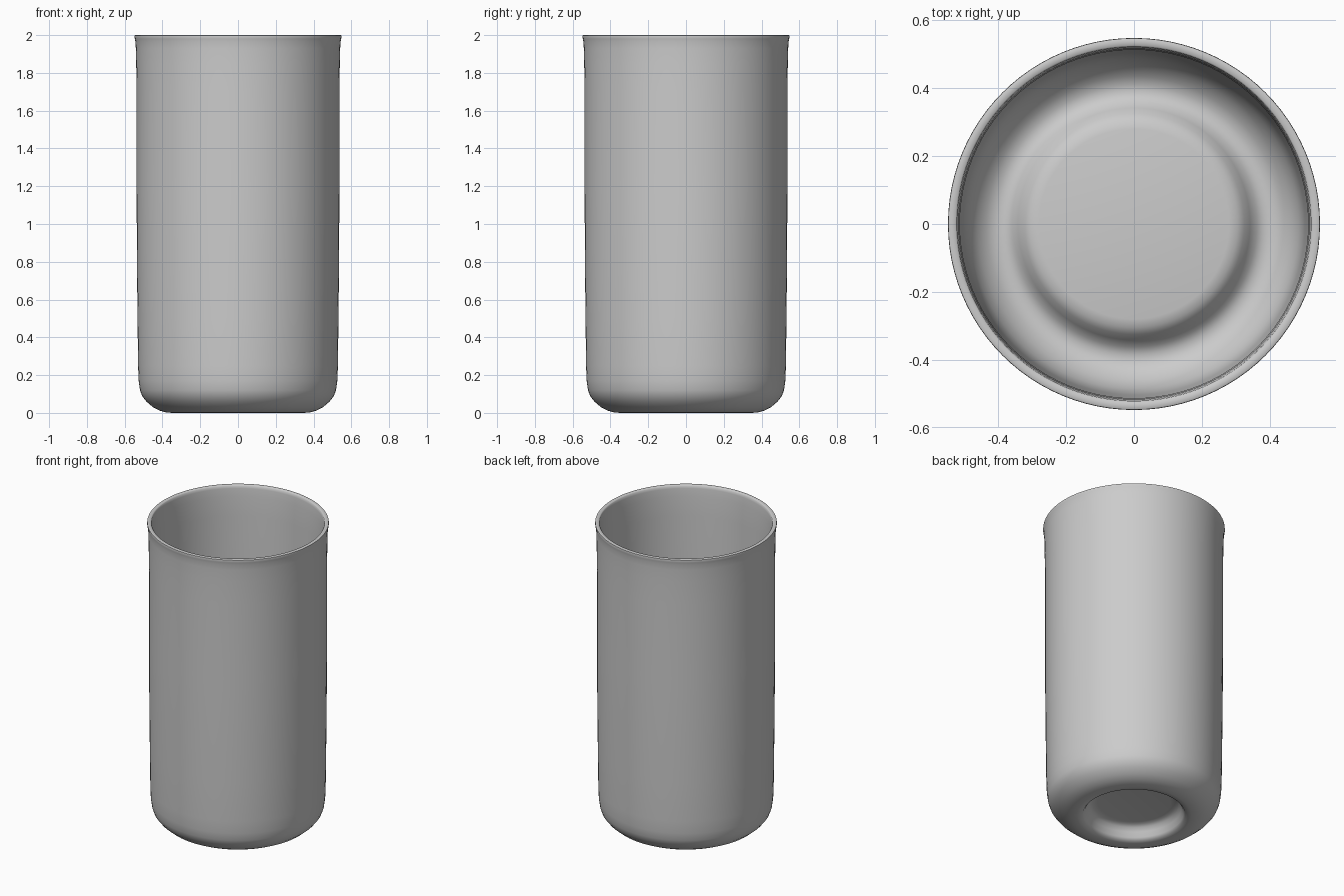
import bpy, bmesh, math

# Half section of the cup: underside recess, outer wall, rim, inner wall, raised floor
profile = [
    (0, 0.09), (0.22, 0.09), (0.25, 0.086), (0.27, 0.074), (0.285, 0.05), (0.298, 0.02), (0.31, 0.004),
    (0.345, 0.0), (0.38, 0.002), (0.415, 0.012), (0.45, 0.03), (0.485, 0.06),
    (0.508, 0.09), (0.519, 0.12), (0.526, 0.17), (0.529, 0.25), (0.532, 0.5),
    (0.535, 0.8), (0.537, 1.2), (0.537, 1.7), (0.539, 1.85), (0.541, 1.93),
    (0.543, 1.965), (0.546, 1.98), (0.548, 1.99), (0.547, 1.998), (0.543, 2.0),
    (0.526, 2.0), (0.522, 1.996), (0.520, 1.98), (0.516, 1.93), (0.513, 1.8),
    (0.512, 1.2), (0.507, 0.5), (0.503, 0.25), (0.498, 0.17), (0.485, 0.115),
    (0.462, 0.078), (0.435, 0.052), (0.41, 0.039), (0.385, 0.037), (0.362, 0.047),
    (0.342, 0.072), (0.325, 0.096), (0.305, 0.111), (0.28, 0.116), (0, 0.117),
]

bm = bmesh.new()
verts = [bm.verts.new((r, 0, z)) for r, z in profile]
edges = [bm.edges.new(pair) for pair in zip(verts, verts[1:])]
bmesh.ops.spin(bm, geom=verts + edges, cent=(0, 0, 0), axis=(0, 0, 1),
               angle=2 * math.pi, steps=96)
bmesh.ops.remove_doubles(bm, verts=bm.verts[:], dist=0.0005)
bmesh.ops.recalc_face_normals(bm, faces=bm.faces[:])
mesh = bpy.data.meshes.new("cup")
bm.to_mesh(mesh)
bm.free()

cup = bpy.data.objects.new("cup", mesh)
bpy.context.collection.objects.link(cup)
bpy.context.view_layer.objects.active = cup
cup.select_set(True)
bpy.ops.object.shade_smooth_by_angle(angle=math.radians(50))
